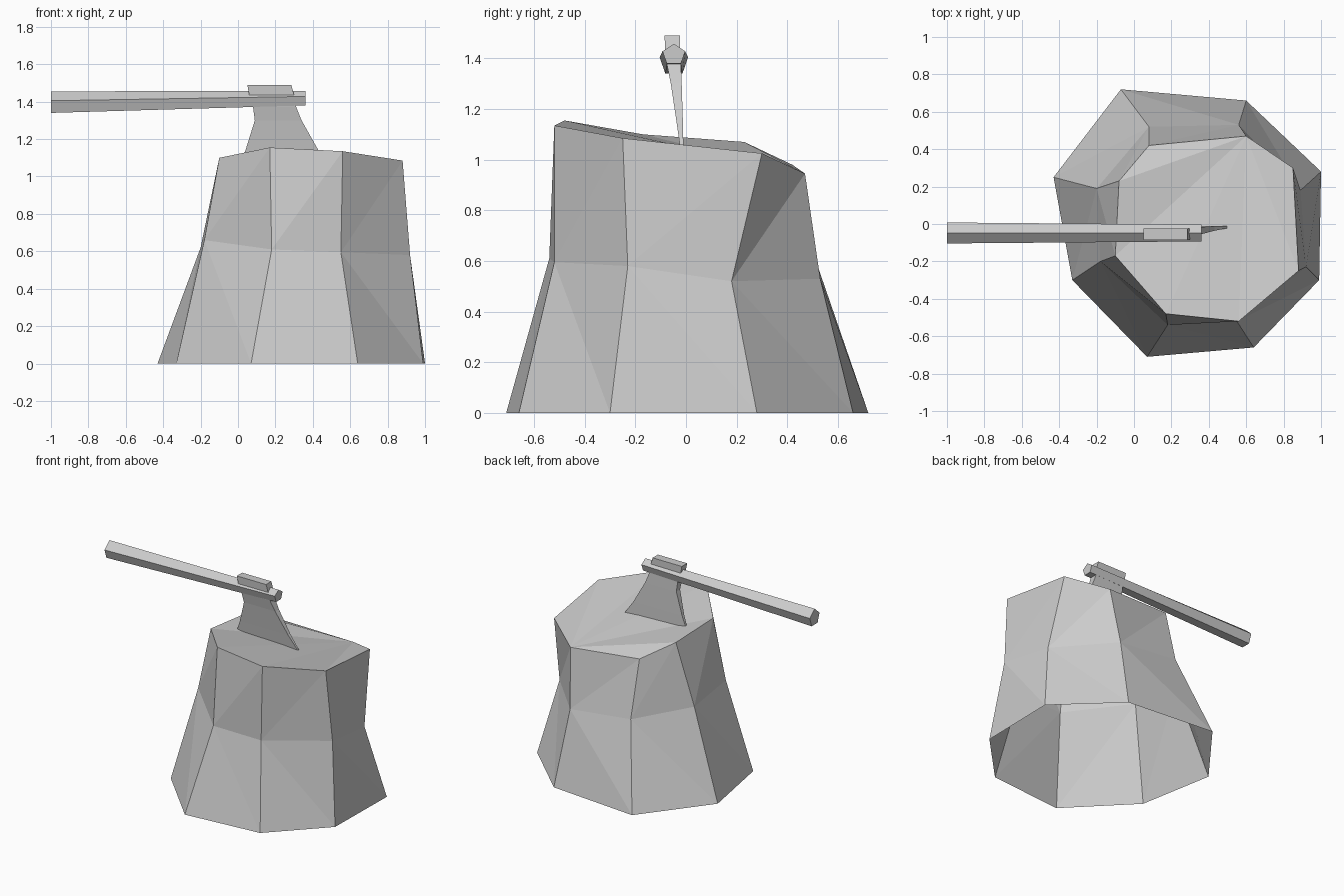
import bpy
import bmesh

# Remove the default object
cube = bpy.data.objects.get("Cube")
if cube:
    bpy.data.objects.remove(cube, do_unlink=True)


def make_material(name, value):
    material = bpy.data.materials.new(name)
    material.use_nodes = True
    colour = (value, value, value, 1)
    material.diffuse_color = colour
    material.node_tree.nodes["Principled BSDF"].inputs["Base Color"].default_value = colour
    return material


grey = make_material("plain light grey", 0.6)


def finish(bm, name):
    """Turn a bmesh into a flat shaded, named object."""
    mesh = bpy.data.meshes.new(name)
    bm.normal_update()
    bm.to_mesh(mesh)
    bm.free()
    mesh.materials.append(grey)
    part = bpy.data.objects.new(name, mesh)
    bpy.context.collection.objects.link(part)
    return part


def closed_loft(name, rings):
    """Bridge matching rings with quads and cap both ends."""
    bm = bmesh.new()
    loops = [[bm.verts.new(point) for point in ring] for ring in rings]
    for near, far in zip(loops, loops[1:]):
        count = len(near)
        for i in range(count):
            j = (i + 1) % count
            bm.faces.new((near[i], near[j], far[j], far[i]))
    bm.faces.new(loops[0])
    bm.faces.new(loops[-1])
    bmesh.ops.recalc_face_normals(bm, faces=bm.faces)
    return finish(bm, name)


# Stump: three irregular eight-sided rings, open underneath
base_ring = [(-.43, .25, 0), (-.33, -.3, 0), (.07, -.71, 0), (.64, -.66, 0),
             (.99, -.3, 0), (1, .28, 0), (.6, .66, 0), (-.07, .72, 0)]
waist_ring = [(-.2, .19, .62), (-.18, -.2, .66), (.18, -.54, .61), (.55, -.52, .595),
              (.92, -.23, .58), (.89, .18, .52), (.56, .53, .53), (.08, .52, .58)]
rim_ring = [(-.08, .23, 1.07), (-.1, -.17, 1.1), (.17, -.48, 1.155), (.56, -.52, 1.135),
            (.88, -.25, 1.085), (.85, .3, 1.025), (.6, .47, .945), (.08, .42, .98)]


def build_stump():
    bm = bmesh.new()
    base, waist, rim = ([bm.verts.new(point) for point in ring]
                        for ring in (base_ring, waist_ring, rim_ring))
    sides = len(base)
    # Every side panel folds along diagonals that start at the waist
    for i in range(sides):
        j = (i + 1) % sides
        bm.faces.new((waist[i], base[i], base[j]))
        bm.faces.new((waist[i], base[j], waist[j]))
        bm.faces.new((waist[i], waist[j], rim[j]))
        bm.faces.new((waist[i], rim[j], rim[i]))
    # The sloping cut surface fans out from its lowest corner
    low = min(range(sides), key=lambda i: rim[i].co.z)
    for step in range(1, sides - 1):
        first = rim[(low + step) % sides]
        second = rim[(low + step + 1) % sides]
        bm.faces.new((rim[low], first, second))
    return finish(bm, "stump")


build_stump()


# Axe handle: a tapering five-sided bar with a ridge on top
def handle_ring(x, middle, half, foot, low, shoulder, ridge):
    return [(x, middle, ridge), (x, middle - half, shoulder), (x, middle - foot, low),
            (x, middle + foot, low), (x, middle + half, shoulder)]


closed_loft("axe_handle", [
    handle_ring(-1, -.048, .056, .034, 1.34, 1.405, 1.455),
    handle_ring(.36, -.048, .045, .028, 1.38, 1.428, 1.458),
])


# Axe head: from the poll down to the edge buried in the stump
def head_ring(z, back, front, right, left):
    return [(back, right, z), (front, right, z), (front, left, z), (back, left, z)]


closed_loft("axe_head", [
    head_ring(1.49, .05, .285, -.085, -.024),
    head_ring(1.435, .06, .3, -.082, -.024),
    head_ring(1.375, .08, .31, -.075, -.02),
    head_ring(1.3, .09, .34, -.06, -.017),
    head_ring(1.14, .04, .43, -.036, -.012),
    head_ring(1.04, .0, .5, -.022, -.01),
])
